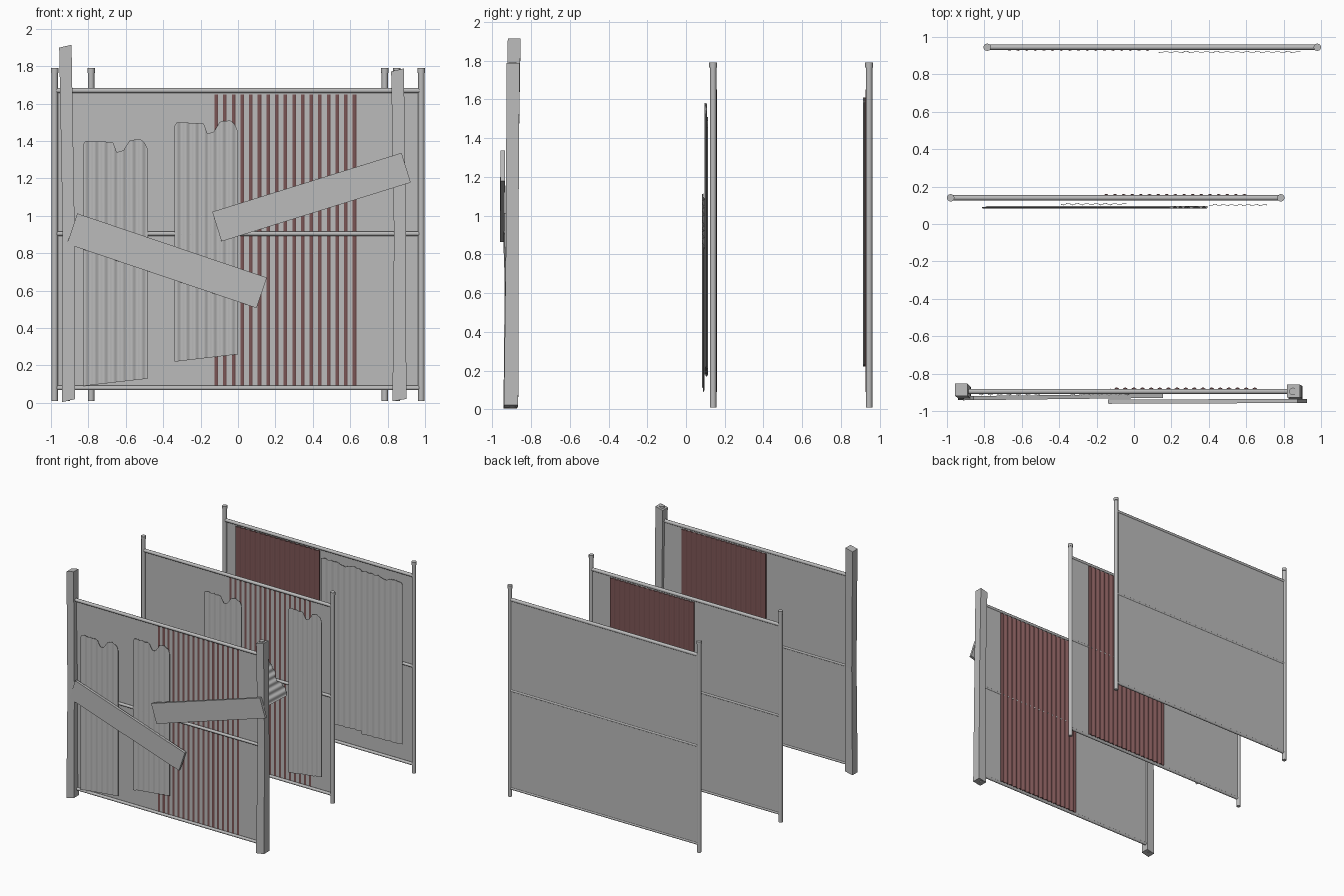
import bpy, bmesh, math
from mathutils import Matrix, Vector

cube = bpy.data.objects.get("Cube")
if cube:
    bpy.data.objects.remove(cube, do_unlink=True)


def material(name, colour):
    m = bpy.data.materials.new(name)
    m.use_nodes = True
    m.diffuse_color = colour
    m.node_tree.nodes["Principled BSDF"].inputs["Base Color"].default_value = colour
    return m


GREY = material("weathered grey", (0.5, 0.5, 0.5, 1))
RUST = material("rust red", (0.2, 0.09, 0.09, 1))


def finish(bm, name, mat, smooth=False):
    bmesh.ops.recalc_face_normals(bm, faces=bm.faces)
    me = bpy.data.meshes.new(name)
    bm.to_mesh(me)
    bm.free()
    me.materials.append(mat)
    if smooth:
        me.shade_smooth()
        me.set_sharp_from_angle(angle=math.radians(50))
    ob = bpy.data.objects.new(name, me)
    bpy.context.collection.objects.link(ob)
    return ob


def box(name, centre, size, tilt=0.0, yaw=0.0):
    bm = bmesh.new()
    bmesh.ops.create_cube(bm, size=1)
    bmesh.ops.scale(bm, vec=size, verts=bm.verts)
    turn = Matrix.Rotation(yaw, 4, 'Z') @ Matrix.Rotation(-tilt, 4, 'Y')
    bmesh.ops.transform(bm, matrix=Matrix.Translation(centre) @ turn, verts=bm.verts)
    return finish(bm, name, GREY)


def pipe(name, a, b, radius):
    a, b = Vector(a), Vector(b)
    bm = bmesh.new()
    bmesh.ops.create_cone(bm, cap_ends=True, segments=12, radius1=radius,
                          radius2=radius, depth=(b - a).length)
    turn = (b - a).to_track_quat('Z', 'Y').to_matrix().to_4x4()
    bmesh.ops.transform(bm, matrix=Matrix.Translation((a + b) / 2) @ turn, verts=bm.verts)
    return finish(bm, name, GREY, True)


# Jagged torn edge: (position across the sheet, drop below the top)
TORN = [(0, 0.03), (0.04, 0.01), (0.46, 0.015), (0.52, 0.07), (0.62, 0.06),
        (0.72, 0.005), (0.88, 0), (0.95, 0.02), (1, 0.06)]


def torn_drop(u):
    for (a, da), (b, db) in zip(TORN, TORN[1:]):
        if u <= b:
            return da + (db - da) * (u - a) / (b - a)
    return TORN[-1][1]


def corrugated(name, mat, width, height, centre, waves, amp, thick, torn=0.0, tilt=0.0):
    """Wavy sheet, solid from a front wave to a back wave."""
    bm = bmesh.new()
    steps = waves * 8
    rows = []
    for i in range(steps + 1):
        u = i / steps
        y = -amp * math.sin(u * waves * math.tau)
        x = (u - 0.5) * width
        top = height / 2 - torn * torn_drop(u)
        low = -height / 2 + torn * 0.04 * u
        rows.append([bm.verts.new((x, yy, z)) for yy, z in
                     ((y, low), (y, top), (y + thick, top), (y + thick, low))])
    for p, q in zip(rows, rows[1:]):
        for k in range(4):
            n = (k + 1) % 4
            bm.faces.new((p[k], q[k], q[n], p[n]))
    bm.faces.new(rows[0])
    bm.faces.new(rows[-1])
    place = Matrix.Translation(centre) @ Matrix.Rotation(-tilt, 4, 'Y')
    bmesh.ops.transform(bm, matrix=place, verts=bm.verts)
    return finish(bm, name, mat, True)


def grey_sheet(name, x0, x1, z0, z1, y, torn=1.0):
    return corrugated(name, GREY, x1 - x0, z1 - z0, ((x0 + x1) / 2, y, (z0 + z1) / 2),
                      7, 0.005, 0.003, torn)


HALF = 0.8825


def fence(name, cx, y, panel_y, red_x, red_y):
    # Round metal posts with caps
    for side, label in ((-1, "right"), (1, "left")):
        x = cx + side * HALF
        pipe(f"{name}_{label}_pipe", (x, y, 0.01), (x, y, 1.775), 0.017)
        pipe(f"{name}_{label}_cap", (x, y, 1.765), (x, y, 1.79), 0.02)
    # Horizontal rails
    for label, z, r in (("bottom", 0.08, 0.012), ("middle", 0.905, 0.012), ("top", 1.67, 0.014)):
        pipe(f"{name}_{label}_rail", (cx - HALF, y, z), (cx + HALF, y, z), r)
    # Thin flat panel and rusty wavy sheet
    box(f"{name}_panel", (cx, panel_y, 0.875), (2 * HALF, 0.002, 1.59))
    corrugated(f"{name}_rusty_sheet", RUST, 0.785, 1.56, (red_x, red_y, 0.87), 17, 0.006, 0.008)


fence("front_fence", -0.0325, -0.895, -0.8885, 0.265, -0.888)
fence("middle_fence", -0.0975, 0.14, 0.1465, 0.21, 0.147)
fence("back_fence", 0.0975, 0.945, 0.952, -0.285, 0.932)

# Torn grey sheets on the front fence
grey_sheet("front_sheet_outer", -0.83, -0.48, 0.09, 1.41, -0.911)
grey_sheet("front_sheet_inner", -0.34, 0.0, 0.22, 1.51, -0.911)

# Torn grey sheets on the middle fence, one of them slipped sideways
grey_sheet("middle_sheet_inner", -0.39, -0.04, 0.17, 1.51, 0.105)
grey_sheet("middle_sheet_outer", 0.40, 0.71, 0.18, 1.58, 0.1)
corrugated("middle_sheet_fallen", GREY, 0.35, 1.27, (-0.2, 0.087, 0.6), 7, 0.005, 0.003,
           0.5, math.radians(-53))

# Pair of grey sheets on the back fence
grey_sheet("back_sheet_inner", 0.13, 0.51, 0.23, 1.61, 0.918, 0.3)
grey_sheet("back_sheet_outer", 0.51, 0.89, 0.22, 1.60, 0.918, 0.3)


# Leaning rough wooden posts around the front pipes
def wooden_post(name, sections):
    bm = bmesh.new()
    rings = []
    for x, y, z, w, slant in sections:
        h = w / 2
        rings.append([bm.verts.new((x + sx * h, y + sy * h, z + sx * slant))
                      for sx, sy in ((-1, -1), (1, -1), (1, 1), (-1, 1))])
    for a, b in zip(rings, rings[1:]):
        for k in range(4):
            n = (k + 1) % 4
            bm.faces.new((a[k], a[n], b[n], b[k]))
    bm.faces.new(rings[0])
    bm.faces.new(rings[-1])
    finish(bm, name, GREY)


wooden_post("right_wooden_post", [(-0.907, -0.907, 0.012, 0.07, 0.008),
                                  (-0.905, -0.902, 0.9, 0.064, 0),
                                  (-0.923, -0.887, 1.907, 0.066, 0.008)])
wooden_post("left_wooden_post", [(0.863, -0.903, 0.015, 0.074, 0.006),
                                 (0.866, -0.897, 0.9, 0.064, 0),
                                 (0.853, -0.893, 1.78, 0.068, 0.008)])

# Diagonal boards nailed across the front
box("lower_board", (-0.38, -0.925, 0.76), (1.07, 0.022, 0.172), math.radians(-18.7), 0.012)
box("upper_board", (0.393, -0.948, 1.10), (1.06, 0.022, 0.166), math.radians(17.3), 0.004)
